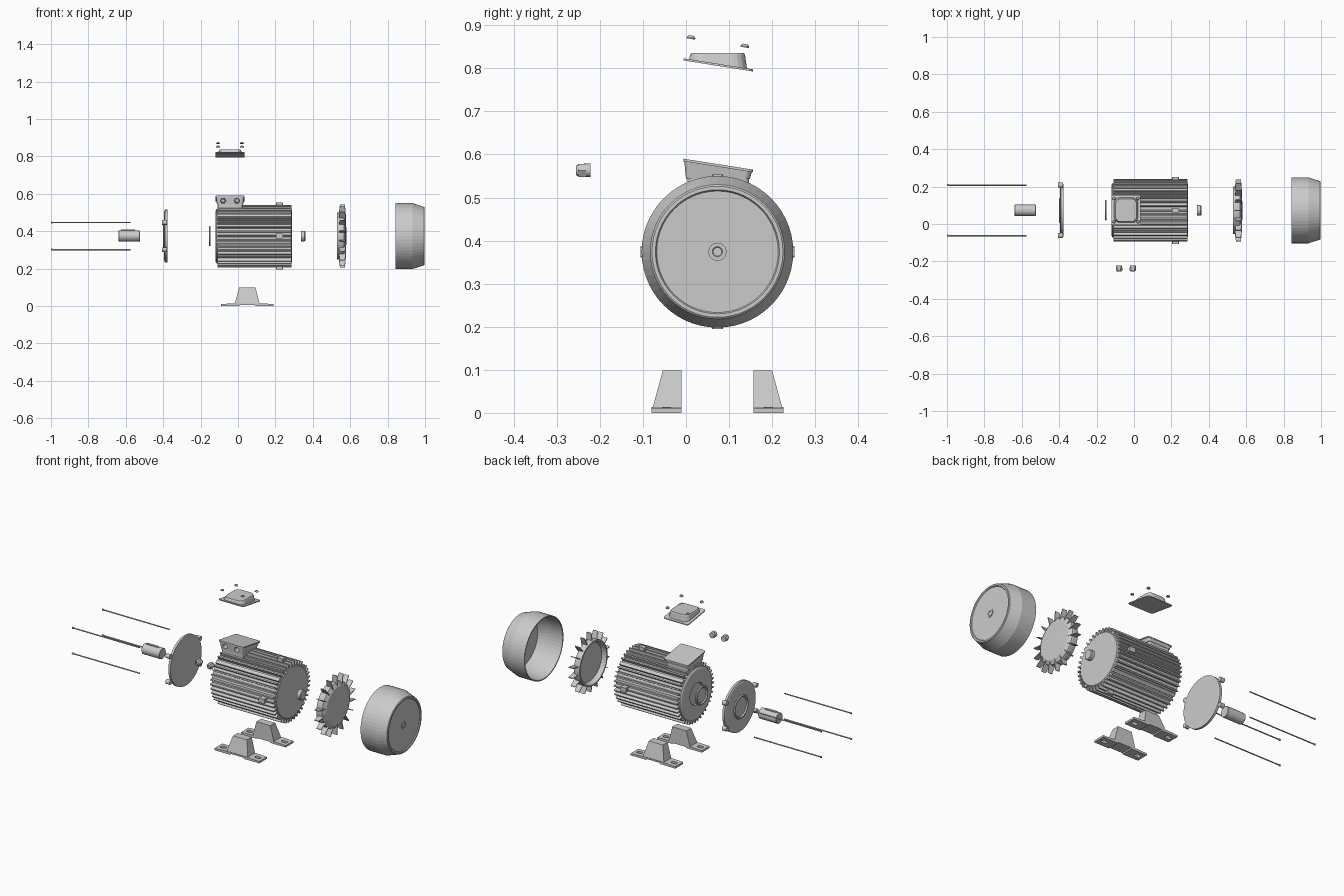
import bpy, bmesh
from math import sin, cos, pi, radians
from mathutils import Vector, Matrix

if "Cube" in bpy.data.objects:
    bpy.data.objects.remove(bpy.data.objects["Cube"])

CY, CZ = 0.073, 0.374          # motor axis, running along x
RODS = [(sy * 0.135, sz * 0.073) for sy in (-1, 1) for sz in (-1, 1)]


def finish(name, bm, smooth=None):
    bmesh.ops.recalc_face_normals(bm, faces=bm.faces)
    me = bpy.data.meshes.new(name)
    bm.to_mesh(me)
    bm.free()
    ob = bpy.data.objects.new(name, me)
    bpy.context.collection.objects.link(ob)
    if smooth:
        bpy.ops.object.select_all(action='DESELECT')
        ob.select_set(True)
        bpy.context.view_layer.objects.active = ob
        bpy.ops.object.shade_smooth_by_angle(angle=radians(smooth))
    return ob


def add_loft(bm, loops):
    """Skin a list of equal-length point loops and cap both ends."""
    rings = [[bm.verts.new(p) for p in l] for l in loops]
    n = len(rings[0])
    for a, b in zip(rings, rings[1:]):
        for i in range(n):
            j = (i + 1) % n
            bm.faces.new((a[i], a[j], b[j], b[i]))
    bm.faces.new(rings[0])
    bm.faces.new(rings[-1][::-1])


def loft(name, loops):
    bm = bmesh.new()
    add_loft(bm, loops)
    return finish(name, bm)


def place(axis, p, t):
    return {'X': (t, p[0], p[1]), 'Y': (p[0], t, p[1]), 'Z': (p[0], p[1], t)}[axis]


def prism(name, pts, axis, a, b):
    return loft(name, [[place(axis, p, t) for p in pts] for t in (a, b)])


def lathe(name, prof, n=48, y=CY, z=CZ, axis='X', smooth=None):
    """Revolve (position, radius) pairs; centre is given in the plane across the axis."""
    loops = [[place(axis, (y + r * cos(2 * pi * i / n), z + r * sin(2 * pi * i / n)), t)
              for i in range(n)] for t, r in prof]
    bm = bmesh.new()
    add_loft(bm, loops)
    return finish(name, bm, smooth)


def rounded(x0, x1, y0, y1, r, n=4):
    pts = []
    for k, (cx, cy) in enumerate(((x1 - r, y1 - r), (x0 + r, y1 - r), (x0 + r, y0 + r), (x1 - r, y0 + r))):
        for i in range(n + 1):
            a = pi / 2 * (k + i / n)
            pts.append((cx + r * cos(a), cy + r * sin(a)))
    return pts


def cut(ob, cutter):
    m = ob.modifiers.new("cut", 'BOOLEAN')
    m.operation, m.object, m.solver = 'DIFFERENCE', cutter, 'EXACT'
    cutter.hide_render = True
    cutter.hide_viewport = True


# Fan cover: open shell with tapered end and shallow recessed face
lathe("fan_cover", [(0.982, 0.02), (0.982, 0.143), (0.925, 0.168), (0.843, 0.170), (0.843, 0.176),
                    (0.933, 0.176), (0.995, 0.156), (0.998, 0.152), (0.998, 0.144),
                    (0.993, 0.141), (0.993, 0.02)], 56)
lathe("fan_cover_hub", [(0.981, 0.021), (0.997, 0.021), (0.997, 0.012), (0.995, 0.010)], 24)

# Cooling fan: cupped disc with radial blades
lathe("fan_disc", [(0.555, 0.03), (0.555, 0.108), (0.530, 0.118), (0.530, 0.126),
                   (0.558, 0.128), (0.566, 0.126), (0.578, 0.105), (0.579, 0.03)], 48)
bm = bmesh.new()
for k in range(18):
    rot = Matrix.Rotation(2 * pi * k / 18, 3, 'X')
    loops = []
    for s in (-1, 1):
        w = 0.0022 * s
        loops.append([rot @ Vector((x, w, r)) + Vector((0, CY, CZ)) for x, r in
                      ((0.538, 0.115), (0.545, 0.168), (0.572, 0.168), (0.577, 0.108))])
    add_loft(bm, loops)
finish("fan_blades", bm)

# Rear shaft collar and front bearing ring
lathe("rear_collar", [(0.338, 0.028), (0.356, 0.028), (0.360, 0.024)], 32)
lathe("front_bearing", [(-0.150, 0.02), (-0.150, 0.040), (-0.156, 0.046), (-0.156, 0.050),
                        (-0.152, 0.054), (-0.146, 0.054), (-0.146, 0.02)], 32)

# Motor housing: core, radial fins and corner rails at the diagonals
lathe("housing_core", [(-0.112, 0.03), (-0.112, 0.058), (-0.120, 0.062), (-0.120, 0.136),
                       (-0.114, 0.146), (0.284, 0.146), (0.290, 0.140), (0.290, 0.03)], 64)
bm = bmesh.new()
for k in range(40):
    a = 2 * pi * k / 40
    if k % 10 == 5:
        half, top, r = 0.012, 0.009, 0.158
    else:
        half, top, r = 0.0055, 0.0035, 0.167
    rot = Matrix.Rotation(a, 3, 'X')
    loops = [[rot @ Vector((x, w, q)) + Vector((0, CY, CZ)) for w, q in
              ((-half, 0.140), (half, 0.140), (top, r), (-top, r))] for x in (-0.110, 0.287)]
    add_loft(bm, loops)
finish("housing_fins", bm)

# Four fixing lugs for the fan cover
bm = bmesh.new()
for k in range(4):
    rot = Matrix.Rotation(pi / 2 * k, 3, 'X')
    add_loft(bm, [[rot @ Vector((x, w, q)) + Vector((0, CY, CZ)) for x, w in
                   rounded(0.202, 0.240, -0.013, 0.013, 0.003, 1)] for q in (0.145, 0.179)])
finish("cover_lugs", bm)

# Terminal box: neck, sloped box with two cable holes, sloped rim
SLOPE = -0.158
prism("terminal_box_neck", rounded(-0.108, 0.024, 0.003, 0.146, 0.012), 'Z', 0.495, 0.55)
foot_l = rounded(-0.112, 0.027, 0.0, 0.148, 0.012)
rim_l = rounded(-0.117, 0.032, -0.004, 0.153, 0.012)
box = loft("terminal_box", [[(x, y, 0.543) for x, y in foot_l],
                            [(x, y, 0.584 + SLOPE * (y + 0.005)) for x, y in rim_l]])
flange = rounded(-0.121, 0.036, -0.006, 0.155, 0.012)


def sloped_plate(name, pts, z, t):
    return loft(name, [[(x, y, z + d + SLOPE * (y + 0.005)) for x, y in pts] for d in (0, t)])


sloped_plate("terminal_box_rim", flange, 0.584, 0.006)
for i, x in enumerate((-0.080, -0.006)):
    cut(box, lathe(f"cable_hole_cutter_{i}", [(-0.03, 0.014), (0.03, 0.014)], 24, x, 0.564, 'Y'))
    # Cable gland: hex nut with round nose
    lathe(f"cable_gland_nut_{i}", [(-0.249, 0.0175), (-0.232, 0.0175)], 6, x, 0.563, 'Y')
    lathe(f"cable_gland_{i}", [(-0.248, 0.008), (-0.255, 0.009), (-0.255, 0.011), (-0.249, 0.015),
                               (-0.233, 0.0155), (-0.222, 0.0155), (-0.222, 0.008)], 24, x, 0.563, 'Y')

# Lid: sloped flange with a level raised centre, and four tilted screws
sloped_plate("lid_flange", flange, 0.818, 0.005)
loft("lid_raised_top", [[(x, y, 0.820 + SLOPE * (y + 0.005)) for x, y in rounded(-0.107, 0.022, 0.006, 0.142, 0.032)],
                        [(x, y, 0.831) for x, y in rounded(-0.102, 0.017, 0.010, 0.137, 0.030)],
                        [(x, y, 0.836) for x, y in rounded(-0.099, 0.014, 0.013, 0.134, 0.028)]])
for i, (x, y) in enumerate(((-0.107, 0.012), (0.021, 0.012), (-0.107, 0.137), (0.021, 0.137))):
    s = lathe(f"lid_screw_{i}", [(-0.004, 0.010), (-0.001, 0.010), (0.004, 0.006)], 12, 0, 0, 'Z')
    s.location = (x, y, 0.872 + SLOPE * (y - 0.012))
    s.rotation_euler.x = SLOPE

# Front end shield with ears for the tie rods
lathe("end_shield", [(-0.395, 0.02), (-0.395, 0.052), (-0.402, 0.056), (-0.402, 0.062), (-0.397, 0.066),
                     (-0.395, 0.130), (-0.391, 0.141), (-0.378, 0.141), (-0.378, 0.02)], 64)
for i, (dy, dz) in enumerate(RODS):
    y, z = CY + dy, CZ + dz
    lathe(f"shield_ear_{i}", [(-0.405, 0.013), (-0.380, 0.013)], 16, y, z)
    lathe(f"tie_rod_{i}", [(-0.999, 0.0055), (-0.992, 0.0055), (-0.991, 0.0035), (-0.575, 0.0035)], 10, y, z, smooth=40)

# Output shaft with keyway key
lathe("output_shaft", [(-0.640, 0.027), (-0.637, 0.030), (-0.527, 0.030), (-0.525, 0.028)], 32)
prism("shaft_key", rounded(-0.625, -0.550, CY - 0.006, CY + 0.006, 0.005), 'Z', CZ + 0.02, CZ + 0.034)

# Feet: slotted base with relieved underside and a tapered pedestal
for side, s in (("front", -1), ("back", 1)):
    base = prism(f"{side}_foot_base", [(-0.092, 0), (0.006, 0), (0.010, 0.006), (0.090, 0.006), (0.094, 0), (0.190, 0),
                                       (0.190, 0.011), (0.110, 0.014), (-0.012, 0.014), (-0.092, 0.011)],
                 'Y', CY + s * 0.084, CY + s * 0.153)
    for i, x in enumerate((-0.060, 0.158)):
        c = rounded(x - 0.017, x + 0.017, CY + s * 0.118 - 0.010, CY + s * 0.118 + 0.010, 0.0095)
        cut(base, prism(f"{side}_slot_cutter_{i}", c, 'Z', -0.02, 0.04))

    def rect(x0, x1, d, z):
        return [(x0, CY + s * 0.084, z), (x1, CY + s * 0.084, z), (x1, CY + s * d, z), (x0, CY + s * d, z)]
    loft(f"{side}_foot_pedestal", [rect(-0.018, 0.116, 0.151, 0.010), rect(0.006, 0.094, 0.127, 0.098)])
